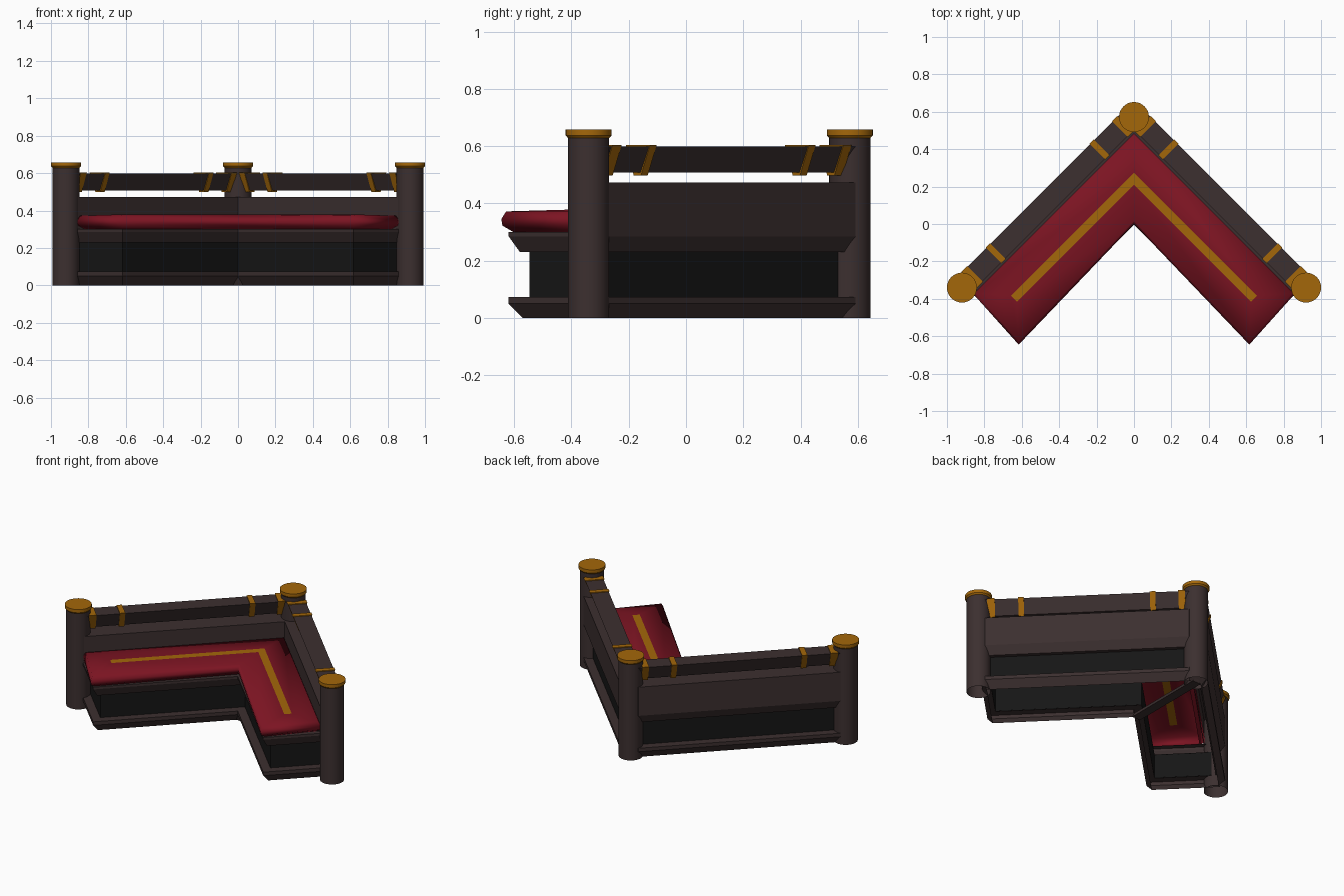
import bpy, bmesh, math
from mathutils import Vector

if "Cube" in bpy.data.objects:
    bpy.data.objects.remove(bpy.data.objects["Cube"])

R2 = math.sqrt(2)


def mat(name, rgb):
    m = bpy.data.materials.new(name)
    m.diffuse_color = (*rgb, 1)
    m.use_nodes = True
    m.node_tree.nodes["Principled BSDF"].inputs["Base Color"].default_value = m.diffuse_color
    return m


WOOD = mat("dark_wood", (0.045, 0.029, 0.029))
CORE = mat("black_panel", (0.008, 0.008, 0.008))
RED = mat("red_fabric", (0.2, 0.007, 0.016))
GOLD = mat("gold", (0.37, 0.135, 0.003))


def make(name, verts, faces, material, mirror=False, smooth=False):
    bm = bmesh.new()
    vs = [bm.verts.new(v) for v in verts]
    for f in faces:
        bm.faces.new([vs[i] for i in f])
    bmesh.ops.recalc_face_normals(bm, faces=bm.faces)
    me = bpy.data.meshes.new(name)
    bm.to_mesh(me)
    bm.free()
    me.materials.append(material)
    if smooth:
        me.shade_smooth()
    ob = bpy.data.objects.new(name, me)
    bpy.context.collection.objects.link(ob)
    if mirror:
        ob.modifiers.new("mirror", 'MIRROR')
    return ob


# Right wing coordinates: u runs along the wing, s runs outward to its back
def wing(u, s, z):
    return Vector(((u + s) / R2, (s - u) / R2, z))


# Outline from back corner to inner corner; the back corner is cut off inside the corner post
def chevron(s0, s1, end, z, flare=0.0):
    right = [wing(end, s1, z), wing(end + flare, s0 - flare, z)]
    if s1 > 0.4:
        right.insert(0, wing(-0.37, s1, z))
        back = []
    else:
        back = [Vector((0, s1 * R2, z))]
    flip = Vector((-1, 1, 1))
    return back + right + [Vector((0, s0 * R2, z))] + [v * flip for v in reversed(right)]


# Stack of chevron outlines joined by quads; each ring is (s0, s1, end, z, flare)
def loft(name, rings, material, cap=False, smooth=False):
    loops = [chevron(*r) for r in rings]
    n = len(loops[0])
    verts = [v for loop in loops for v in loop]
    faces = [(n * k + j, n * k + (j + 1) % n, n * k + n + (j + 1) % n, n * k + n + j)
             for k in range(len(rings) - 1) for j in range(n)]
    if cap:
        t = n * (len(rings) - 1)
        if n == 6:
            faces += [(t, t + 1, t + 2, t + 3), (t, t + 3, t + 4, t + 5)]
        else:
            faces += [(t, t + 1, t + 2, t + 3), (t, t + 3, t + 6), (t + 3, t + 4, t + 5, t + 6)]
    return make(name, verts, faces, material, smooth=smooth)


def inset(s0, s1, end, steps, flare=0.0):
    return [(s0 + d, s1 - d, end - d, z, flare) for d, z in steps]


# Prism along the wing from a (s, z) profile, mirrored to the other wing
def prism(name, profile, u0, u1, material):
    n = len(profile)
    verts = [wing(u, s, z) for u in (u0, u1) for s, z in profile]
    faces = [(j, (j + 1) % n, n + (j + 1) % n, n + j) for j in range(n)]
    faces += [tuple(range(n)), tuple(range(n, 2 * n))]
    return make(name, verts, faces, material, mirror=True)


# Turned cylinder, open below, from (radius, z) steps
def turned(name, x, y, steps, material, n=32):
    verts = [(x + r * math.cos(2 * math.pi * j / n), y + r * math.sin(2 * math.pi * j / n), z)
             for r, z in steps for j in range(n)]
    faces = [(k * n + j, k * n + (j + 1) % n, k * n + n + (j + 1) % n, k * n + n + j)
             for k in range(len(steps) - 1) for j in range(n)]
    faces.append(tuple(range(len(verts) - n, len(verts))))
    ob = make(name, verts, faces, material)
    bpy.ops.object.select_all(action='DESELECT')
    ob.select_set(True)
    bpy.context.view_layer.objects.active = ob
    bpy.ops.object.shade_smooth_by_angle(angle=math.radians(30))


# Hollow base: plinth, recessed panel and flared seat frame
BASE = (-0.002, 0.468, 0.874)
loft("plinth", inset(*BASE, [(0.035, 0), (0, 0.05), (0, 0.073), (0.053, 0.073)]), WOOD)
loft("base_panel", inset(*BASE, [(0.052, 0.07), (0.052, 0.232)]), CORE)
loft("seat_frame", inset(*BASE, [(0.053, 0.23), (0.028, 0.23), (0, 0.285), (0, 0.30), (0.035, 0.30)]), WOOD)

# Corner brace under the base
make("corner_brace",
     [(-0.03, 0.02, 0), (0.03, 0.02, 0), (0, 0.0, 0.045),
      (-0.03, 0.58, 0), (0.03, 0.58, 0), (0, 0.58, 0.045)],
     [(0, 1, 2), (3, 4, 5), (0, 1, 4, 3), (1, 2, 5, 4), (2, 0, 3, 5)], WOOD)

# Backrest wall
loft("backrest", [(0.342, 0.468, 0.874, 0.30), (0.342, 0.468, 0.874, 0.473)], WOOD, cap=True)

# Cushion with a gold stripe filling its top opening
STRIPE = (0.149, 0.194, 0.737, 0.378)
loft("cushion", inset(0.0, 0.347, 0.872,
                      [(0.03, 0.30), (0.003, 0.322), (0, 0.345), (0.012, 0.372)], 0.02) + [STRIPE],
     RED, smooth=True)
loft("cushion_stripe", [STRIPE], GOLD, cap=True)

# Tapered top rail with gold bands
prism("top_rail", [(0.357, 0.598), (0.467, 0.598), (0.425, 0.507), (0.395, 0.507)], -0.40, 0.89, WOOD)
BAND = [(0.353, 0.603), (0.472, 0.603), (0.428, 0.498), (0.392, 0.498)]
for k, (a, b) in enumerate([(-0.345, -0.305), (-0.168, -0.135), (0.617, 0.65), (0.79, 0.835)]):
    prism(f"rail_band_{k + 1}", BAND, a, b, GOLD)

# Posts and caps
for name, x, y in [("left", -0.92, -0.34), ("right", 0.92, -0.34), ("corner", 0, 0.572)]:
    turned(name + "_post", x, y, [(0.072, 0), (0.072, 0.635)], WOOD)
    turned(name + "_post_cap", x, y, [(0.072, 0.628), (0.08, 0.637), (0.08, 0.658)], GOLD)
